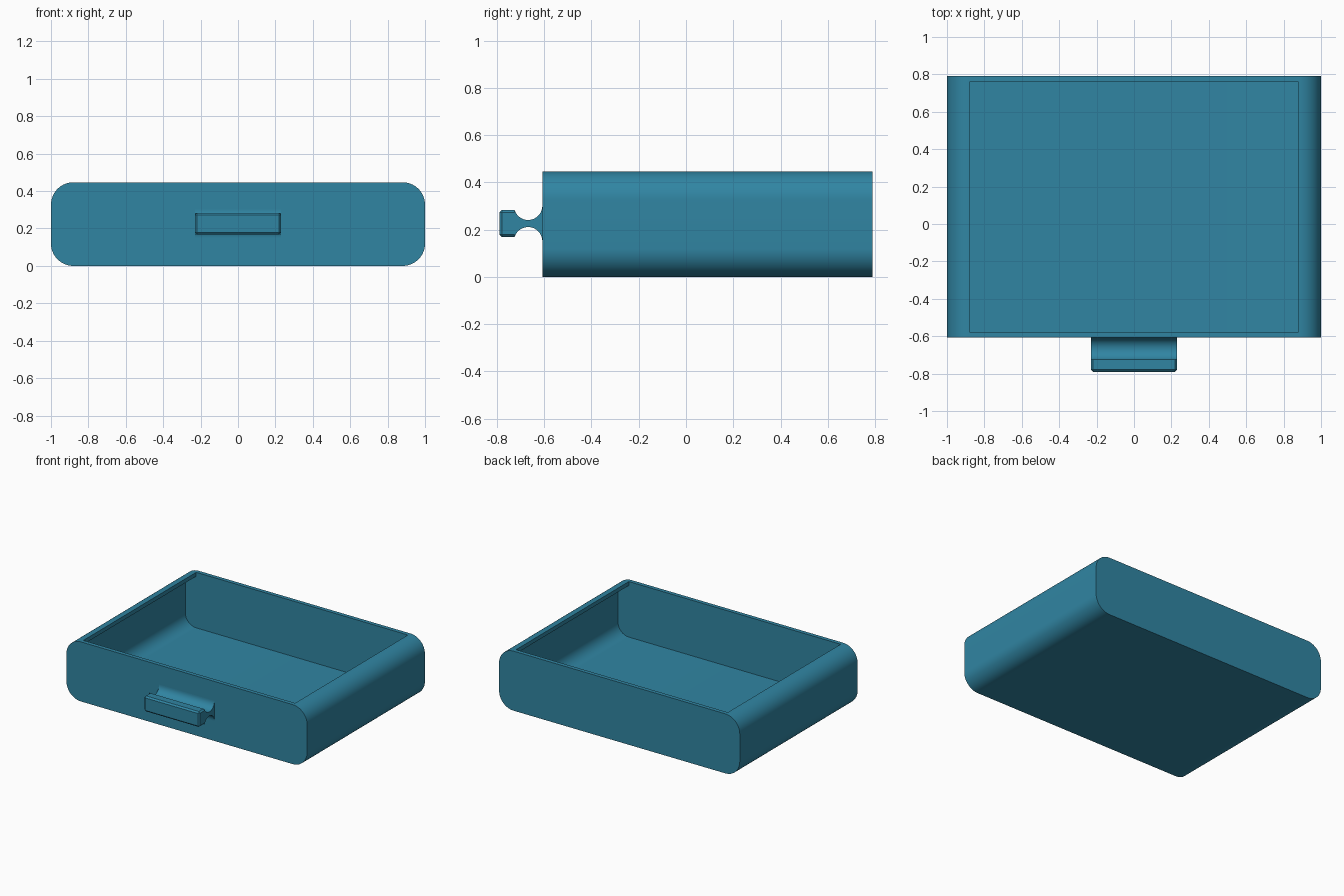
import bpy, bmesh, math

if "Cube" in bpy.data.objects:
    bpy.data.objects.remove(bpy.data.objects["Cube"])

teal = bpy.data.materials.new("teal")
teal.diffuse_color = (0.03, 0.235, 0.365, 1)
teal.use_nodes = True
teal.node_tree.nodes["Principled BSDF"].inputs["Base Color"].default_value = teal.diffuse_color


def make_object(name, bm):
    bmesh.ops.recalc_face_normals(bm, faces=bm.faces[:])
    mesh = bpy.data.meshes.new(name)
    bm.to_mesh(mesh)
    bm.free()
    mesh.materials.append(teal)
    obj = bpy.data.objects.new(name, mesh)
    bpy.context.collection.objects.link(obj)
    return obj


def prism(name, points, offset):
    """Extrude a closed outline along an offset vector."""
    bm = bmesh.new()
    face = bm.faces.new([bm.verts.new(p) for p in points])
    ext = bmesh.ops.extrude_face_region(bm, geom=[face])["geom"]
    verts = [v for v in ext if isinstance(v, bmesh.types.BMVert)]
    bmesh.ops.translate(bm, vec=offset, verts=verts)
    return make_object(name, bm)


def arc(cx, cz, r, start, end, steps=16):
    return [(cx + r * math.cos(math.radians(start + (end - start) * i / steps)),
             cz + r * math.sin(math.radians(start + (end - start) * i / steps)))
            for i in range(steps + 1)]


def smooth(obj):
    bpy.ops.object.select_all(action='DESELECT')
    obj.select_set(True)
    bpy.context.view_layer.objects.active = obj
    bpy.ops.object.shade_smooth_by_angle(angle=math.radians(30))


# Drawer body: rounded outline, hollowed with an opening between the top curves
X, LOW, HIGH, R, WALL = 0.88, 0.12, 0.327, 0.12, 0.03
FRONT, BACK = -0.608, 0.79


def rounded(r):
    return (arc(-X, LOW, r, 180, 270) + arc(X, LOW, r, 270, 360)
            + arc(X, HIGH, r, 0, 90), arc(-X, HIGH, r, 90, 180))


right, left = rounded(R)
body = prism("drawer_body", [(x, FRONT, z) for x, z in right + left],
             (0, BACK - FRONT, 0))
right, left = rounded(R - WALL)
cavity = right + [(X, 0.6), (-X, 0.6)] + left
cutter = prism("cavity_cutter", [(x, FRONT + WALL, z) for x, z in cavity],
               (0, BACK - FRONT - 2 * WALL, 0))
cutter.hide_render = True
cut = body.modifiers.new("cavity", 'BOOLEAN')
cut.operation = 'DIFFERENCE'
cut.solver = 'EXACT'
cut.object = cutter
bpy.context.view_layer.objects.active = body
bpy.ops.object.modifier_apply(modifier=cut.name)
bpy.data.objects.remove(cutter)
smooth(body)

# Handle neck: concave above and below
HX, HZ, HY = 0.23, 0.226, -0.668
upper = arc(HY, HZ + 0.075, 0.06, 196.5, 360, 24)
lower = [(y, 2 * HZ - z) for y, z in reversed(upper)]
inside = [(FRONT + 0.01, upper[-1][1]), (FRONT + 0.01, lower[0][1])]
neck = prism("handle_neck", [(-HX, y, z) for y, z in upper + inside + lower],
             (2 * HX, 0, 0))
smooth(neck)

# Handle grip: block chamfered everywhere except where it meets the neck
y0, y1 = -0.79, upper[0][0]
hz = upper[0][1] - HZ
bm = bmesh.new()
bmesh.ops.create_cube(bm, size=1)
for v in bm.verts:
    v.co = (v.co.x * 2 * HX, (y0 + y1) / 2 + v.co.y * (y1 - y0), HZ + v.co.z * 2 * hz)
edges = [e for e in bm.edges if min(v.co.y for v in e.verts) < y1 - 0.01]
bmesh.ops.bevel(bm, geom=edges, offset=0.011, segments=1, affect='EDGES')
make_object("handle_grip", bm)
